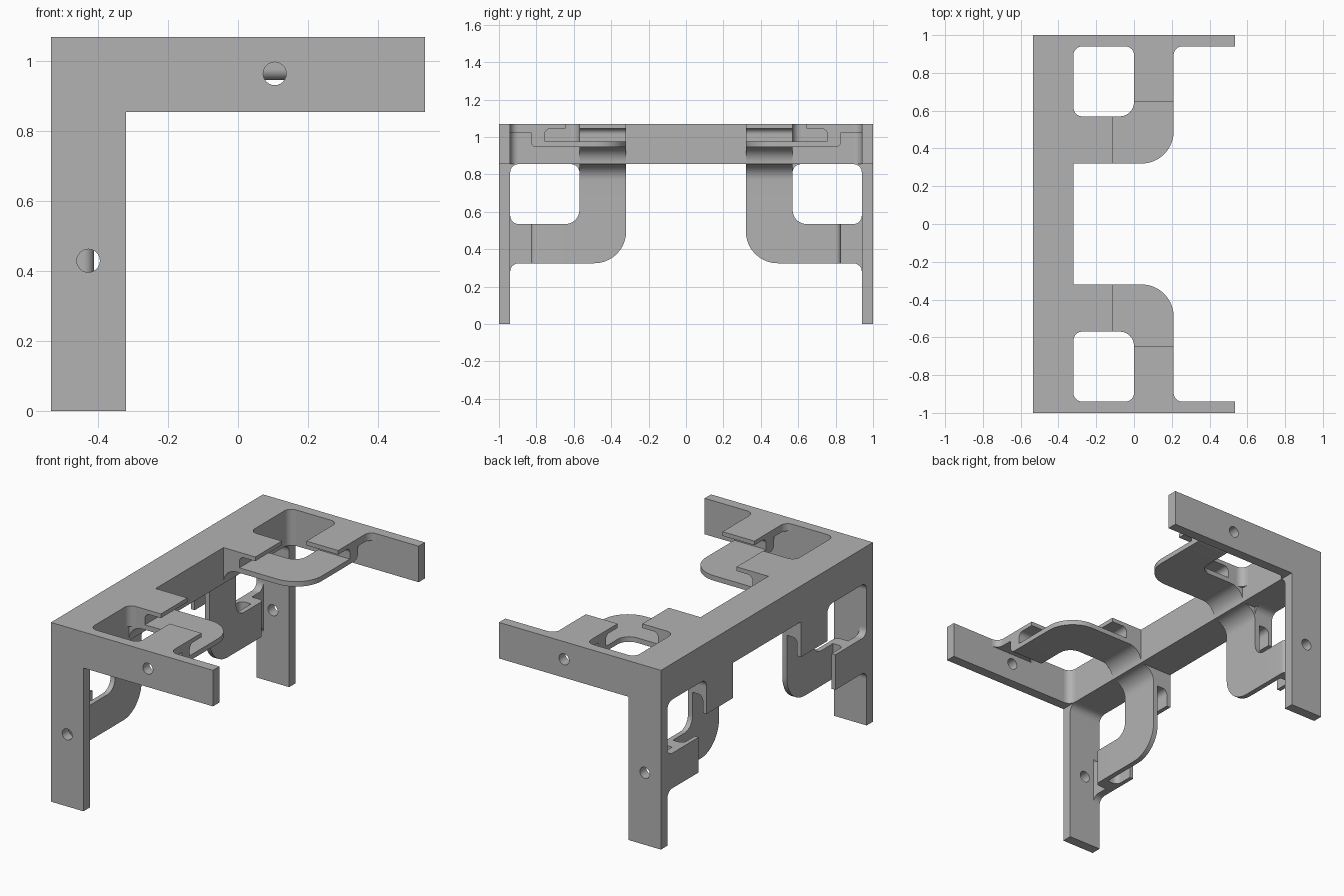
import bpy, bmesh, math

cube = bpy.data.objects.get("Cube")
if cube:
    bpy.data.objects.remove(cube, do_unlink=True)

grey = bpy.data.materials.new("plain grey")
grey.use_nodes = True
grey.diffuse_color = (0.45, 0.45, 0.45, 1)
grey.node_tree.nodes["Principled BSDF"].inputs["Base Color"].default_value = (0.45, 0.45, 0.45, 1)

X0, TOP = -0.535, 1.07   # outer corner of the bracket
BAR = 0.215              # width of beam, legs and rails
WALL = 0.94              # inner face of the end plates


def arc(cx, cy, r, a0, a1, n=10):
    steps = [math.radians(a0 + (a1 - a0) * i / n) for i in range(n + 1)]
    return [(cx + r * math.cos(a), cy + r * math.sin(a)) for a in steps]


def prism(name, loops, lo, hi, place):
    """Extrude flat outlines (later loops are holes), then place each point."""
    curve = bpy.data.curves.new(name, "CURVE")
    curve.dimensions = "2D"
    curve.fill_mode = "BOTH"
    curve.extrude = (hi - lo) / 2
    for pts in loops:
        spline = curve.splines.new("POLY")
        spline.points.add(len(pts) - 1)
        spline.use_cyclic_u = True
        for p, (a, b) in zip(spline.points, pts):
            p.co = (a, b, 0, 1)
    temp = bpy.data.objects.new("temp", curve)
    mesh = bpy.data.meshes.new_from_object(temp)
    bpy.data.objects.remove(temp)
    bpy.data.curves.remove(curve)
    mesh.name = name
    bm = bmesh.new()
    bm.from_mesh(mesh)
    bmesh.ops.remove_doubles(bm, verts=bm.verts, dist=0.0001)
    for v in bm.verts:
        v.co = place(v.co.x, v.co.y, v.co.z + (lo + hi) / 2)
    bmesh.ops.recalc_face_normals(bm, faces=bm.faces)
    bm.to_mesh(mesh)
    bm.free()
    mesh.materials.clear()
    mesh.materials.append(grey)
    obj = bpy.data.objects.new(name, mesh)
    bpy.context.collection.objects.link(obj)
    bpy.ops.object.select_all(action="DESELECT")
    obj.select_set(True)
    bpy.context.view_layer.objects.active = obj
    bpy.ops.object.shade_smooth_by_angle(angle=math.radians(35))
    return obj


def fillet(cx, cy, sx, sy, r=0.045):
    """Concave corner filler with a little overlap into both walls."""
    o = 0.01
    curve = [(cx + sx * (r - r * math.cos(a)), cy + sy * (r - r * math.sin(a)))
             for a in [math.pi / 2 * i / 8 for i in range(9)]]
    return [(cx - sx * o, cy - sy * o), (cx - sx * o, cy + sy * r)] + curve + [(cx + sx * r, cy - sy * o)]


# Square beam along the top corner
beam = [(X0, TOP - BAR), (X0 + BAR, TOP - BAR), (X0 + BAR, TOP), (X0, TOP)]
prism("corner_beam", [beam], -WALL, WALL, lambda a, b, c: (a, c, b))

# L-shaped end plates with two screw holes
ell = [(X0, 0), (X0 + BAR, 0), (X0 + BAR, TOP - BAR), (-X0, TOP - BAR), (-X0, TOP), (X0, TOP)]
holes = [arc(x, z, 0.033, 0, 345, 23) for x, z in ((0.105, 0.965), (-0.428, 0.43))]
for side, label in ((-1, "front"), (1, "back")):
    prism(label + "_end_plate", [ell] + holes, WALL, 1, lambda a, b, c: (a, side * c, b))

# Arm outlines: u runs away from the beam, d is the depth below the outer face
IN, OUT = 0.535, 0.745
NEAR, FAR = 0.32, 0.57
beam_hook = ([(0.2, 0), (0.425, 0), (0.425, 0.025)] + arc(0.35, 0.055, 0.03, 270, 180)
             + [(0.32, 0.093), (0.43, 0.093), (0.43, 0.123)]
             + arc(0.3, 0.208, 0.085, 270, 180) + [(0.2, 0.208)])
wall_hook = ([(0.95, 0), (0.645, 0), (0.645, 0.025)] + arc(0.725, 0.055, 0.03, 270, 360)
             + [(0.755, 0.093), (0.645, 0.093), (0.645, 0.123)]
             + arc(0.8, 0.093, 0.03, 90, 0) + [(0.83, 0.045), (0.95, 0.045)])
elbow = ([(0.43, NEAR)] + arc(0.575, 0.49, 0.17, 270, 360) + [(OUT, 0.645)]
         + arc(0.46, 0.645, 0.075, 0, -90) + [(0.43, FAR)])
corners = [(IN, WALL, -1, -1, 0.045), (OUT, WALL, 1, -1, 0.045),
           (BAR, WALL, 1, -1, BAR), (BAR, FAR, 1, 1, 0.123)]

# Four identical hooked arms: a top and a leg arm at each end
for side, end in ((-1, "front"), (1, "back")):
    for kind in ("top", "leg"):
        def spot(u, y, d):
            if kind == "top":
                return (X0 + u, side * y, TOP - d)
            return (X0 + d, side * y, TOP - u)
        tag = end + "_" + kind + "_arm_"
        prism(tag + "beam_hook", [beam_hook], NEAR, FAR, lambda u, d, y: spot(u, y, d))
        prism(tag + "wall_hook", [wall_hook], IN, OUT, lambda y, d, u: spot(u, y, d))
        prism(tag + "elbow", [elbow], 0.093, 0.123, lambda u, y, d: spot(u, y, d))
        for i, (u, y, su, sy, depth) in enumerate(corners):
            prism(tag + "fillet_" + str(i + 1), [fillet(u, y, su, sy)], 0, depth,
                  lambda u, y, d: spot(u, y, d))
